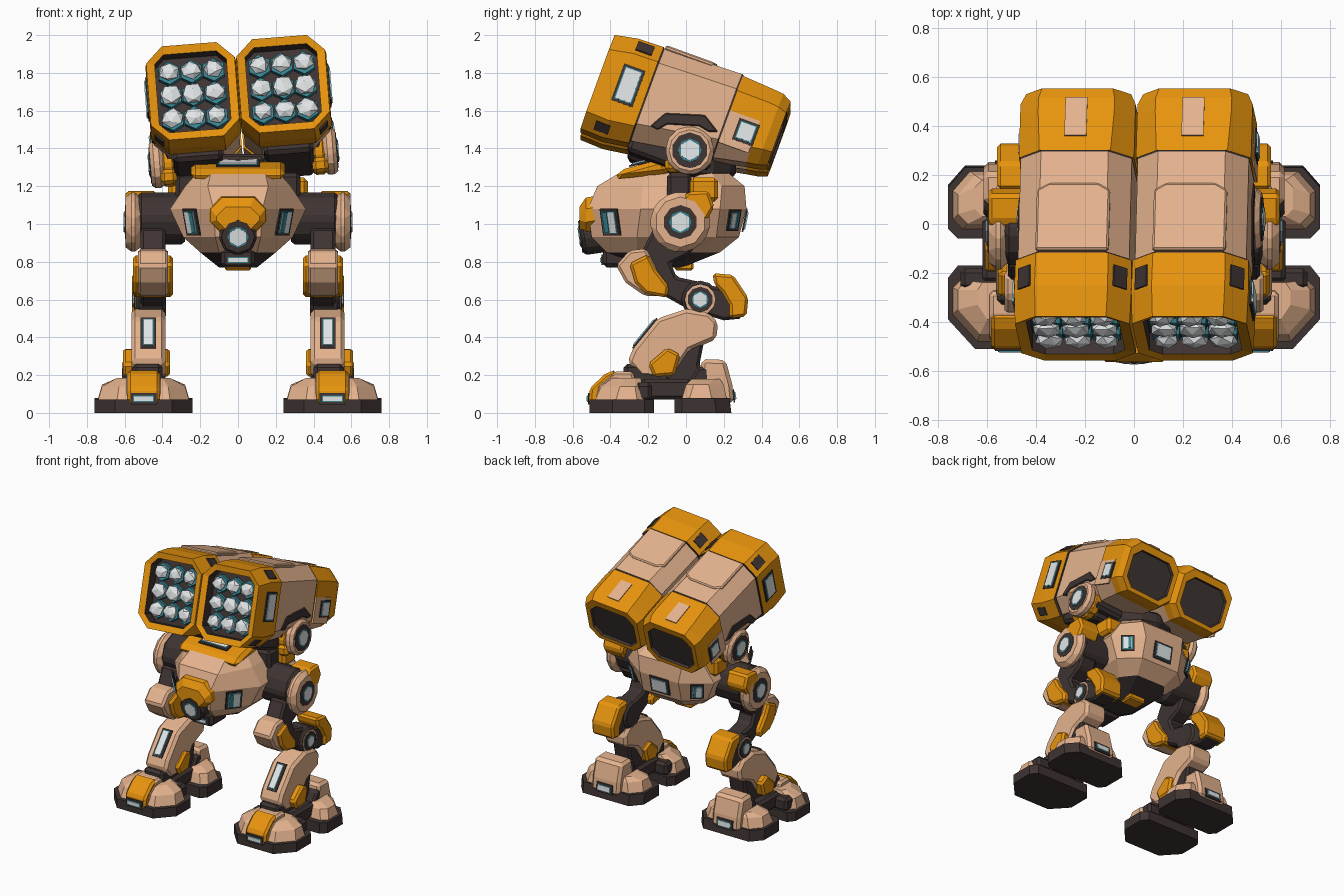
import bpy, bmesh, math, random
from mathutils import Matrix, Vector

cube = bpy.data.objects.get("Cube")
if cube:
    bpy.data.objects.remove(cube)
random.seed(4)


def material(name, rgb):
    m = bpy.data.materials.new(name)
    m.use_nodes = True
    m.diffuse_color = (*rgb, 1)
    bsdf = next(n for n in m.node_tree.nodes if n.type == 'BSDF_PRINCIPLED')
    bsdf.inputs["Base Color"].default_value = (*rgb, 1)
    bsdf.inputs["Roughness"].default_value = 0.8
    return m


ORANGE = material("orange armour", (.80, .295, .004))
TAN = material("tan armour", (.78, .45, .27))
DARK = material("dark metal", (.048, .034, .032))
WHITE = material("pale glass", (.76, .79, .80))
TEAL = material("teal trim", (.04, .23, .28))

# The launcher unit leans slightly to one side
PIVOT = Matrix.Translation((0, 0, 1.72))
ROLL = PIVOT @ Matrix.Rotation(math.radians(-4.5), 4, 'Y') @ PIVOT.inverted()
POD = Matrix.Translation((.24, 0, 1.585)) @ Matrix.Rotation(math.radians(-20), 4, 'X')
ONE = Matrix.Identity(4)


def finish(name, bm, mats, bevel=0.0, mirror=True, turret=False):
    bmesh.ops.recalc_face_normals(bm, faces=bm.faces)
    mesh = bpy.data.meshes.new(name)
    bm.to_mesh(mesh)
    bm.free()
    for m in mats:
        mesh.materials.append(m)
    ob = bpy.data.objects.new(name, mesh)
    bpy.context.collection.objects.link(ob)
    if bevel:
        b = ob.modifiers.new("chamfer", 'BEVEL')
        b.width, b.segments = bevel, 1
    if mirror:
        ob.modifiers.new("mirror", 'MIRROR').use_mirror_merge = False
    if turret:
        ob.matrix_world = ROLL


def box(name, lo, hi, mat, bevel=.02, frame=ONE, **kw):
    lo, hi = Vector(lo), Vector(hi)
    bm = bmesh.new()
    size = Matrix.Diagonal((*(hi - lo), 1))
    bmesh.ops.create_cube(bm, size=1, matrix=frame @ Matrix.Translation((lo + hi) / 2) @ size)
    finish(name, bm, [mat], bevel, **kw)


def loft(name, rings, mats, bands, frame=ONE, **kw):
    """Skin closed rings; bands gives first cap, each strip (or its sides), last cap."""
    bm = bmesh.new()
    vs = [[bm.verts.new(frame @ Vector(p)) for p in r] for r in rings]
    n = len(rings[0])
    bm.faces.new(vs[0]).material_index = bands[0]
    for a, b, band in zip(vs, vs[1:], bands[1:]):
        for i in range(n):
            j = (i + 1) % n
            face = bm.faces.new((a[i], a[j], b[j], b[i]))
            face.material_index = band[i] if isinstance(band, list) else band
    bm.faces.new(vs[-1]).material_index = bands[-1]
    finish(name, bm, mats, **kw)


def side(name, x0, x1, outline, mat, bevel=.015, **kw):
    """Extrude a side outline of (y, z) points across x."""
    loft(name, [[(x, y, z) for y, z in outline] for x in (x0, x1)],
         [mat], [0, 0, 0], bevel=bevel, **kw)


def plan(z, cx, hx, yf, yb, nx, cf, bx, cb):
    """Eight-sided floor plan with separate front and back chamfers."""
    half = [(nx, yf), (hx, yf + cf), (hx, yb - cb), (bx, yb)]
    pts = half + [(-x, y) for x, y in reversed(half)]
    return [(cx + x, y, z) for x, y in pts]


def octagon(y, hx, lo, hi, c):
    return [(hx, y, lo + c), (hx, y, hi - c), (hx - c, y, hi), (c - hx, y, hi),
            (-hx, y, hi - c), (-hx, y, lo + c), (c - hx, y, lo), (hx - c, y, lo)]


def disc(name, start, axis, r, depth, mat, sides=12, bevel=0.0, frame=ONE, **kw):
    axis = Vector(axis).normalized()
    bm = bmesh.new()
    m = Matrix.Translation(Vector(start) + axis * depth / 2) @ axis.to_track_quat('Z', 'Y').to_matrix().to_4x4()
    bmesh.ops.create_cone(bm, cap_ends=True, segments=sides, radius1=r, radius2=r,
                          depth=depth, matrix=frame @ m)
    finish(name, bm, [mat], bevel, **kw)


def lens(name, at, axis, r, **kw):
    """Dark socket, teal ring and pale faceted glass."""
    at, axis = Vector(at), Vector(axis).normalized()
    for part, k, mat, n in (("socket", 1, DARK, 10), ("ring", .66, TEAL, 8), ("glass", .58, WHITE, 6)):
        disc(f"{name}_{part}", at, axis, r * k, .01, mat, n, **kw)
        at = at + axis * .004


def plate(name, at, normal, up, w, h, mat, frame=ONE, **kw):
    n, u = Vector(normal).normalized(), Vector(up)
    r = u.cross(n).normalized()
    m = Matrix((r, n.cross(r), n)).transposed().to_4x4()
    box(name, (-w / 2, -h / 2, -.004), (w / 2, h / 2, .005), mat, 0,
        frame @ Matrix.Translation(at) @ m, **kw)


def window(name, at, normal, up, w, h, **kw):
    at, n = Vector(at), Vector(normal).normalized()
    for part, extra, mat in (("frame", .035, DARK), ("trim", .011, TEAL), ("glass", 0, WHITE)):
        plate(f"{name}_{part}", at, n, up, w + extra, h + extra, mat, **kw)
        at = at + n * .004


UP, BACK, FRONT, OUT = (0, 0, 1), (0, 1, 0), (0, -1, 0), (1, 0, 0)

# Torso
loft("torso", [plan(.77, 0, .10, -.20, -.02, .06, .05, .06, .05),
               plan(.85, 0, .20, -.42, .18, .10, .16, .12, .10),
               plan(.93, 0, .29, -.50, .28, .12, .24, .16, .12),
               plan(1.08, 0, .36, -.52, .32, .13, .28, .16, .14),
               plan(1.20, 0, .28, -.47, .31, .16, .24, .18, .12),
               plan(1.29, 0, .20, -.32, .20, .14, .12, .12, .08)],
     [DARK, TAN], [0, 0, 1, 1, 1, 1, 1], mirror=False)
loft("nose_cowl", [octagon(-.40, .16, .97, 1.16, .06), octagon(-.53, .145, .95, 1.14, .06),
                   octagon(-.565, .115, .97, 1.09, .05)], [ORANGE], [0] * 4, mirror=False)
disc("nose_barrel", (0, -.40, .955), (0, -1, -.14), .105, .155, DARK, 8, .015, mirror=False)
lens("nose_lens", (0, -.55, .933), (0, -1, -.14), .085, mirror=False)
box("chin", (-.09, -.44, .77), (.09, -.25, .87), DARK, mirror=False)
window("chin_window", (0, -.442, .81), FRONT, UP, .10, .02, mirror=False)
window("cheek_window", (.245, -.40, 1.01), (.78, -.6, -.22), UP, .08, .11)
plate("cheek_window_pane", (.242, -.424, 1.008), (.78, -.6, -.22), UP, .03, .11, TEAL)
window("flank_window", (.268, .252, 1.02), (.6, .75, -.2), UP, .06, .08)
plate("flank_window_pane", (.263, .272, 1.018), (.6, .75, -.2), UP, .02, .08, TEAL)
window("rear_window", (0, .31, 1.02), (0, 1, -.2), UP, .12, .09, mirror=False)
box("belly_hatch", (-.07, -.06, .755), (.07, .04, .80), ORANGE, .01, mirror=False)
box("shoulder_guard", (.24, .02, 1.12), (.37, .17, 1.245), ORANGE)
box("shoulder_block", (.20, -.10, 1.13), (.33, .03, 1.27), DARK)

# Turret ring and hatch
disc("turret_ring", (0, .02, 1.25), UP, .25, .11, DARK, 12, .02, mirror=False)
side("hatch", -.25, .25, [(-.38, 1.235), (-.35, 1.285), (-.13, 1.345), (-.08, 1.27)], ORANGE, .03, mirror=False)
window("hatch_window", (0, -.235, 1.322), (0, -.25, 1), BACK, .20, .10, mirror=False)
side("turret_neck", -.19, .19, [(-.20, 1.3), (-.17, 1.37), (.14, 1.37), (.18, 1.28)], DARK, mirror=False)

# Launcher pods, with recessed ends and dark seams
rings = [octagon(-.40, .19, -.25, .19, .05), octagon(-.475, .19, -.25, .19, .05),
         octagon(-.487, .235, -.295, .234, .09), octagon(-.36, .24, -.30, .258, .09),
         octagon(-.22, .238, -.28, .262, .09), octagon(-.22, .228, -.265, .256, .09),
         octagon(-.212, .228, -.265, .258, .09), octagon(.217, .228, -.195, .27, .09),
         octagon(.225, .228, -.195, .268, .09), octagon(.225, .236, -.20, .262, .09),
         octagon(.40, .236, -.165, .25, .08), octagon(.46, .236, -.155, .245, .08),
         octagon(.51, .215, -.14, .22, .07), octagon(.508, .18, -.11, .17, .06),
         octagon(.49, .175, -.105, .165, .06)]
loft("launcher_pod", rings, [DARK, ORANGE, TAN],
     [0, 0, 1, 1, 1, 0, 0, 2, 0, 1, [1] * 5 + [2] * 3, 1, 1, 1, 0, 0], POD, turret=True)
on_pod = dict(frame=POD, turret=True)
for i in range(3):
    for j in range(3):
        x, v = (i - 1) * .118, -.03 + (j - 1) * .13
        disc("missile_tube", (x, -.39, v), FRONT, .064, .045, TEAL, 6, **on_pod)
        bm = bmesh.new()
        spin = Matrix.Rotation(random.uniform(0, 3), 4, (random.random(), random.random(), 1))
        squash = Matrix.Diagonal((random.uniform(.9, 1.1), .5, random.uniform(.85, 1.05), 1))
        bmesh.ops.create_icosphere(bm, subdivisions=1, radius=.058,
                                   matrix=POD @ Matrix.Translation((x, -.45, v)) @ squash @ spin)
        finish("missile_tip", bm, [WHITE], turret=True)
for s in (1, -1):
    plate("roof_vent", (s * .196, -.31, .217), (s, 0, 1), BACK, .07, .09, DARK, **on_pod)
plate("lower_vent", (.196, -.38, -.254), (1, 0, -1), BACK, .06, .08, DARK, **on_pod)
window("front_pod_window", (.241, -.325, 0), OUT, UP, .085, .17, **on_pod)
plate("rear_side_panel", (.235, .31, -.03), OUT, UP, .17, .18, TAN, **on_pod)
window("rear_pod_window", (.239, .345, -.02), OUT, UP, .08, .085, **on_pod)
plate("rear_roof_panel", (0, .375, .253), (0, .07, 1), BACK, .09, .17, TAN, **on_pod)
loft("roof_panel", [[(-.15, -.212, z), (.15, -.212, z), (.15, .05, z), (.10, .08, z),
                     (-.10, .08, z), (-.15, .05, z)] for z in (.25, .277)],
     [TAN], [0, 0, 0], bevel=.008, **on_pod)
box("pod_under_bracket", (-.13, -.22, -.32), (.13, .18, -.20), DARK, **on_pod)

# Launcher joints
side("pod_side_bracket", .44, .476, [(-.19, 1.48), (-.11, 1.55), (.10, 1.54), (.17, 1.45), (.12, 1.45),
                                     (.07, 1.48), (-.10, 1.49), (-.15, 1.46)], DARK, .006, turret=True)
box("yoke", (.16, -.09, 1.27), (.42, .13, 1.42), DARK, turret=True)
disc("yoke_guard", (.365, .02, 1.345), OUT, .122, .07, ORANGE, 8, .015, turret=True)
box("yoke_lower_guard", (.36, -.11, 1.24), (.445, .10, 1.32), ORANGE, turret=True)
disc("launcher_joint", (.425, .02, 1.35), OUT, .13, .07, TAN, 12, .02, turret=True)
lens("launcher_joint_lens", (.488, .02, 1.35), OUT, .095, turret=True)

# Hips
disc("hip_axle", (.28, -.03, 1.03), OUT, .145, .25, DARK, 8, .02)
disc("hip_joint", (.515, -.03, 1.01), OUT, .165, .08, TAN, 10, .03)
lens("hip_lens", (.588, -.03, 1.01), OUT, .09)
side("hip_guard", .43, .595, [(-.03, 1.12), (.01, 1.17), (.12, 1.175), (.15, 1.09), (.11, 1.02), (.05, 1.03)], ORANGE)

# Thighs
side("thigh_frame", .385, .515, [(-.17, .98), (.07, .92), (.02, .84), (-.08, .79), (-.05, .72), (.09, .69),
                                 (.16, .60), (.08, .51), (-.08, .60), (-.24, .68), (-.25, .82)], DARK)
side("thigh_armour", .37, .53, [(-.37, .78), (-.30, .86), (-.21, .87), (-.16, .77), (-.11, .62),
                                (-.22, .62), (-.32, .69)], TAN)
side("thigh_guard", .345, .555, [(-.30, .79), (-.20, .84), (-.16, .76), (-.09, .67), (-.10, .61),
                                 (-.21, .63), (-.27, .69)], ORANGE)

# Knees
disc("knee_joint", (.385, .075, .60), OUT, .10, .155, DARK, 12, .015)
disc("knee_rim", (.53, .075, .60), OUT, .08, .014, TAN, 12)
lens("knee_lens", (.54, .075, .60), OUT, .068)
side("knee_backing", .40, .54, [(.10, .68), (.20, .66), (.26, .58), (.30, .50), (.20, .49), (.10, .52)], DARK)
side("knee_cap", .38, .56, [(.14, .74), (.25, .73), (.33, .61), (.32, .51), (.23, .50), (.23, .57),
                            (.19, .64), (.15, .68)], ORANGE)

# Shins
side("shin_armour", .385, .565, [(0, .55), (.12, .53), (.17, .48), (.16, .39), (.02, .33), (-.08, .18),
                                 (-.24, .19), (-.31, .27), (-.28, .34), (-.15, .50)], TAN, .02)
window("shin_window", (.475, -.217, .421), (0, -.776, .63), UP, .045, .17)
side("calf", .41, .55, [(-.12, .34), (.10, .40), (.07, .25), (.14, .15), (-.20, .13)], DARK)
box("ankle", (.40, -.33, .15), (.56, -.08, .26), DARK)
side("ankle_guard", .36, .61, [(-.20, .26), (-.10, .345), (-.03, .31), (-.06, .20), (-.17, .19)], ORANGE)

# Feet
loft("front_foot", [plan(0, .5, .26, -.51, -.17, .15, .12, .22, .05),
                    plan(.07, .5, .26, -.51, -.17, .15, .12, .22, .05),
                    plan(.07, .5, .24, -.48, -.22, .14, .11, .20, .04),
                    plan(.14, .5, .22, -.45, -.23, .13, .10, .19, .04),
                    plan(.185, .5, .14, -.39, -.24, .10, .06, .12, .03)],
     [DARK, TAN], [0, 0, 0, 1, 1, 1])
box("foot_back", (.29, -.27, .06), (.71, -.18, .16), DARK)
side("foot_ramp", .41, .59, [(-.49, .06), (-.47, .15), (-.38, .22), (-.28, .22), (-.24, .06)], TAN)
loft("heel", [plan(0, .5, .26, -.06, .24, .22, .04, .19, .08),
              plan(.08, .5, .26, -.06, .23, .22, .04, .19, .08),
              plan(.08, .5, .24, -.02, .215, .20, .04, .17, .08),
              plan(.15, .5, .22, .0, .20, .18, .04, .15, .08),
              plan(.18, .5, .15, .03, .18, .12, .03, .12, .03)],
     [DARK, TAN], [0, 0, 0, 1, 1, 1])
side("heel_core", .385, .615, [(-.02, .10), (.06, .24), (.12, .25), (.14, .06)], DARK)
side("heel_cap", .385, .615, [(.06, .10), (.085, .285), (.21, .28), (.245, .15), (.255, .05)], TAN, .02)
box("foot_bridge", (.38, -.24, .07), (.62, .03, .18), DARK)
side("toe_guard", .415, .585, [(-.515, .04), (-.51, .13), (-.43, .205), (-.37, .23), (-.38, .04)], ORANGE)
window("toe_window", (.5, -.514, .075), FRONT, UP, .10, .025)
window("heel_window", (.5, .252, .09), (0, 1, .1), UP, .10, .035)
